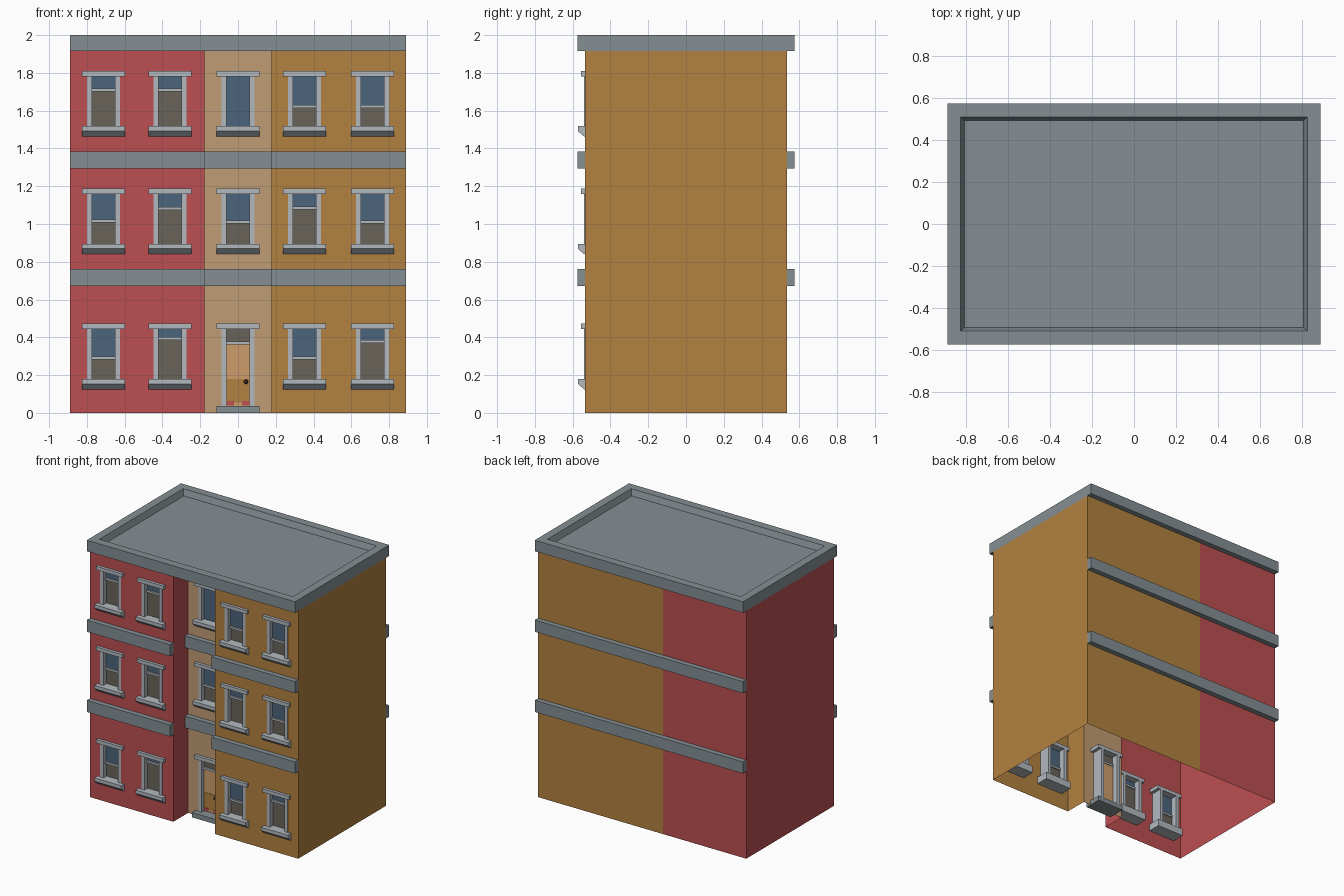
import bpy, bmesh, math

if "Cube" in bpy.data.objects:
    bpy.data.objects.remove(bpy.data.objects["Cube"])

def lin(c):
    c /= 255
    return c / 12.92 if c <= 0.04045 else ((c + 0.055) / 1.055) ** 2.4

def material(name, *rgb):
    m = bpy.data.materials.new(name)
    m.diffuse_color = (*[lin(c) for c in rgb], 1)
    m.use_nodes = True
    m.node_tree.nodes["Principled BSDF"].inputs["Base Color"].default_value = m.diffuse_color
    return m

RED = material("red_wall", 188, 79, 81)
OCHRE = material("ochre_wall", 178, 129, 65)
TAN = material("tan_wall", 192, 156, 116)
GREY = material("band_grey", 133, 143, 148)
TRIM = material("pale_trim", 178, 185, 191)
BLUE = material("blue_glass", 76, 101, 125)
TAUPE = material("taupe_glass", 106, 99, 89)
DOOR = material("door_tan", 206, 157, 108)
DARK = material("dark_metal", 60, 50, 42)

def finish(bm, name, mat):
    me = bpy.data.meshes.new(name)
    bm.to_mesh(me)
    bm.free()
    me.materials.append(mat)
    ob = bpy.data.objects.new(name, me)
    bpy.context.collection.objects.link(ob)
    return ob

def box_bm(x0, x1, y0, y1, z0, z1):
    bm = bmesh.new()
    bmesh.ops.create_cube(bm, size=1)
    for v in bm.verts:
        v.co.x = x1 if v.co.x > 0 else x0
        v.co.y = y1 if v.co.y > 0 else y0
        v.co.z = z1 if v.co.z > 0 else z0
    return bm

def box(name, mat, *dims):
    return finish(box_bm(*dims), name, mat)

def extrude_x(name, mat, profile, x0, x1):
    """Prism along x from a (y, z) profile."""
    bm = bmesh.new()
    f = bm.faces.new([bm.verts.new((x0, y, z)) for y, z in profile])
    new = bmesh.ops.extrude_face_region(bm, geom=[f])["geom"]
    for v in new:
        if isinstance(v, bmesh.types.BMVert):
            v.co.x = x1
    bmesh.ops.recalc_face_normals(bm, faces=bm.faces)
    return finish(bm, name, mat)

def walls(name, mat, path, holes):
    """Single-skin walls along a plan path; front-facing runs get openings."""
    bm = bmesh.new()
    for (ax, ay), (bx, by) in zip(path, path[1:]):
        hs = [h for h in holes if bx > ax and ay < 0 and ax < h[0] < bx]
        xs = sorted({ax, bx, *[v for h in hs for v in h[:2]]}) if hs else [ax, bx]
        zs = sorted({0, TOP, *[v for h in hs for v in h[2:]]})
        ys = [ay, by] if not hs else [ay] * len(xs)
        for i in range(len(xs) - 1):
            for z0, z1 in zip(zs, zs[1:]):
                cx, cz = (xs[i] + xs[i + 1]) / 2, (z0 + z1) / 2
                if any(h[0] < cx < h[1] and h[2] < cz < h[3] for h in hs):
                    continue
                a, b = (xs[i], ys[i]), (xs[i + 1], ys[i + 1])
                bm.faces.new([bm.verts.new(p) for p in
                              ((*a, z0), (*b, z0), (*b, z1), (*a, z1))])
    bmesh.ops.remove_doubles(bm, verts=bm.verts, dist=1e-4)
    return finish(bm, name, mat)

W, D, R, RY, TOP = 0.89, 0.535, 0.178, -0.355, 1.915
HW, JW, WH, IN = 0.088, 0.026, 0.264, 0.09      # opening half width, jamb, height, inner depth
COLS = (-0.712, -0.36, 0.0, 0.352, 0.712)
# sill height: meeting-rail offset for each column (None = single pane)
ROWS = {0.18: (0.11, 0.213, "door", 0.11, 0.197),
        0.895: (0.122, 0.187, 0.115, 0.19, 0.115),
        1.518: (0.192, 0.192, None, 0.103, 0.105)}

def frame(x, y, z0, z1):
    for s in (-1, 1):
        a, b = sorted((x + s * HW, x + s * (HW - JW)))
        box("jamb", TRIM, a, b, y - 0.004, y + IN, z0, z1)
    box("lintel", TRIM, x - 0.113, x + 0.113, y - 0.022, y + IN, z1, z1 + 0.028)

def window(x, y, z, rail):
    frame(x, y, z, z + WH)
    extrude_x("window_sill", TRIM,
              [(y - 0.038, z), (y - 0.038, z - 0.026), (y - 0.004, z - 0.055),
               (y + IN + 0.01, z - 0.055), (y + IN + 0.01, z)], x - 0.115, x + 0.115)
    g = HW - JW
    top, split = z + WH, z + (rail or 0)
    box("upper_pane", BLUE, x - g, x + g, y + 0.03, y + 0.036, split, top)
    if rail:
        box("lower_pane", TAUPE, x - g, x + g, y + 0.036, y + 0.042, z, split)
        box("meeting_rail", TRIM, x - g, x + g, y + 0.018, y + 0.05, split - 0.008, split + 0.008)

def entrance(x, y, top):
    frame(x, y, 0.037, top)
    g = HW - JW
    box("door_step", GREY, x - 0.113, x + 0.113, y - 0.045, y + IN, 0, 0.037)
    box("door_leaf", DOOR, x - g, x + g, y + 0.03, y + 0.045, 0.037, 0.365)
    box("door_lower_panel", OCHRE, x - g + 0.003, x + g - 0.003, y + 0.027, y + 0.03, 0.055, 0.18)
    for s in (-1, 1):   # red kick plates
        box("kick_plate", RED, x + s * 0.04 - 0.018, x + s * 0.04 + 0.018, y + 0.024, y + 0.028, 0.04, 0.064)
    box("transom_bar", TRIM, x - g, x + g, y + 0.018, y + 0.05, 0.362, 0.378)
    box("transom_pane", TAUPE, x - g, x + g, y + 0.03, y + 0.036, 0.378, top)
    bm = bmesh.new()
    bmesh.ops.create_uvsphere(bm, u_segments=8, v_segments=6, radius=0.012)
    bmesh.ops.translate(bm, verts=bm.verts, vec=(x + 0.042, y + 0.015, 0.165))
    finish(bm, "door_knob", DARK)

# windows and door, collecting wall openings
holes = []
for z, rails in ROWS.items():
    for x, rail in zip(COLS, rails):
        y = RY if x == 0 else -D
        if rail == "door":
            entrance(x, y, z + WH)
            holes.append((x - HW, x + HW, 0.037, z + WH))
        else:
            window(x, y, z, rail)
            holes.append((x - HW, x + HW, z, z + WH))

# wall shells: open underneath, recessed centre bay
walls("red_walls", RED, [(-R, D), (-W, D), (-W, -D), (-R, -D), (-R, RY)], holes)
walls("tan_walls", TAN, [(-R, RY), (R, RY)], holes)
walls("ochre_walls", OCHRE, [(R, RY), (R, -D), (W, -D), (W, D), (-R, D)], holes)

# floor bands on the front and back
for z in (0.673, 1.293):
    for name, x0, x1, y in (("band_left", -W, -R, -D - 0.04), ("band_centre", -R, R, RY - 0.04),
                            ("band_right", R, W, -D - 0.04), ("band_back", -W, W, D)):
        box(name, GREY, x0, x1, y, y + 0.04, z, z + 0.09)

# cornice with a sunken roof
bm = box_bm(-W, W, -D - 0.04, D + 0.04, TOP, 2.0)
bm.normal_update()
top = [f for f in bm.faces if f.normal.z > 0.9]
bmesh.ops.inset_region(bm, faces=top, thickness=0.09, depth=0)
bmesh.ops.inset_region(bm, faces=top, thickness=0.024, depth=0)
for v in top[0].verts:
    v.co.z -= 0.045
finish(bm, "roof_cornice", GREY)
